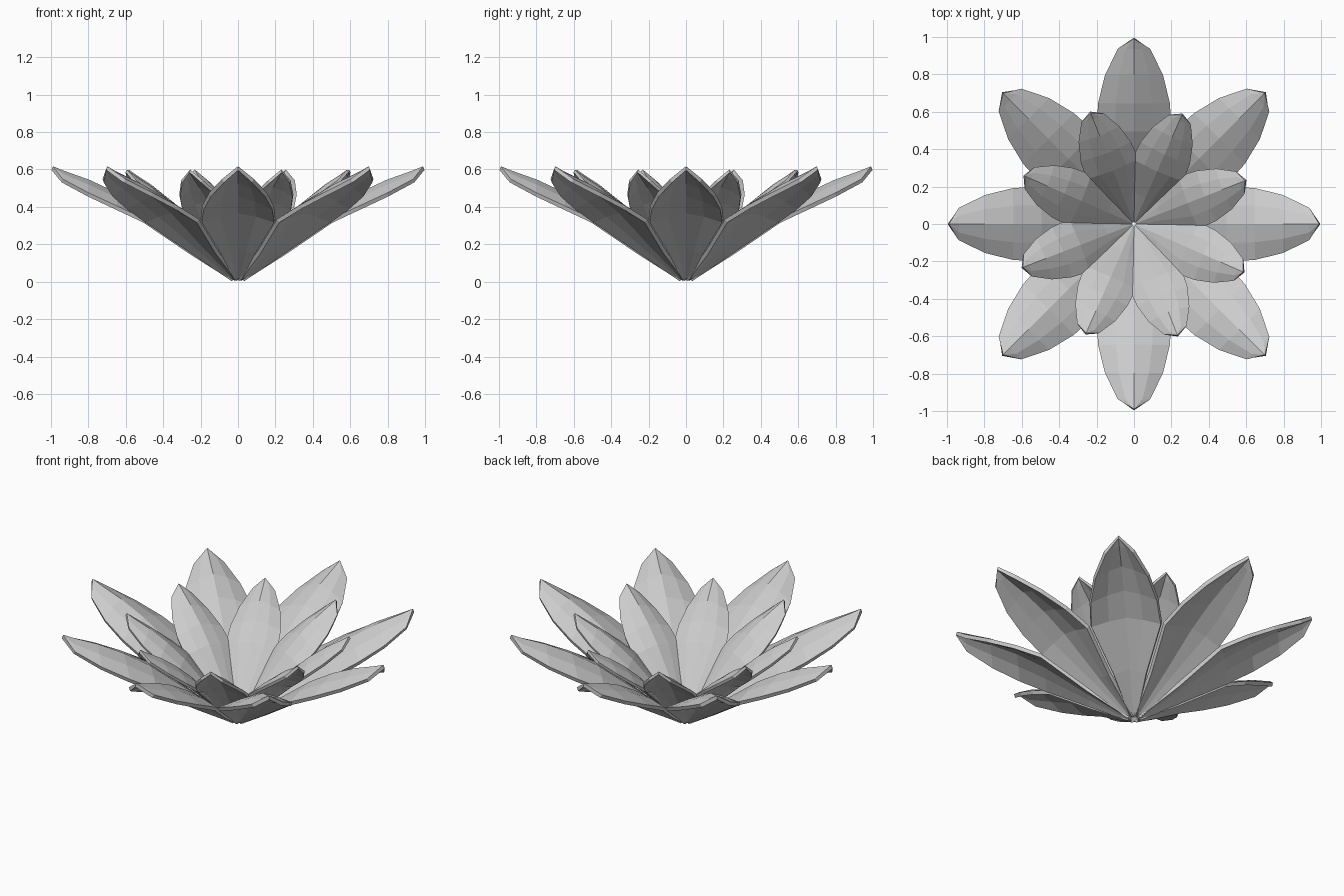
import bpy, bmesh, math
from mathutils import Matrix

if "Cube" in bpy.data.objects:
    bpy.data.objects.remove(bpy.data.objects["Cube"])

# petal rows: distance out, half width, edge height, ridge height
ROWS = [
    (0.025, 0.022, 0.012, 0.02),
    (0.25, 0.093, 0.155, 0.185),
    (0.50, 0.197, 0.325, 0.375),
    (0.65, 0.188, 0.395, 0.465),
    (0.80, 0.150, 0.465, 0.535),
    (0.94, 0.080, 0.54, 0.585),
]
TIP = (0.993, 0.0, 0.607)


def petal(name, angle, scale, pitch):
    """One ridged petal, scaled, tilted upward and turned about z."""
    bm = bmesh.new()
    grid = []
    for r, w, ze, zm in ROWS:
        row = []
        for u in (-1, -0.5, 0, 0.5, 1):
            z = zm + (ze - zm) * abs(u) ** 1.4
            row.append(bm.verts.new((r, u * w, z)))
        grid.append(row)
    for a, b in zip(grid, grid[1:]):
        for i in range(4):
            bm.faces.new((a[i], b[i], b[i + 1], a[i + 1]))
    tip = bm.verts.new(TIP)
    for i in range(4):
        bm.faces.new((grid[-1][i], tip, grid[-1][i + 1]))
    bm.transform(Matrix.Rotation(angle, 4, 'Z')
                 @ Matrix.Rotation(-pitch, 4, 'Y')
                 @ Matrix.Scale(scale, 4))
    bmesh.ops.recalc_face_normals(bm, faces=bm.faces)
    me = bpy.data.meshes.new(name)
    bm.to_mesh(me)
    bm.free()
    ob = bpy.data.objects.new(name, me)
    bpy.context.collection.objects.link(ob)
    # petal thickness
    s = ob.modifiers.new("thickness", 'SOLIDIFY')
    s.thickness = 0.022 * scale
    s.offset = 0
    return ob


for k in range(8):
    a = k * math.pi / 4
    # wide outer ring
    petal(f"outer_petal_{k + 1}", a, 1.0, 0.0)
    # smaller, steeper inner ring between the outer petals
    petal(f"inner_petal_{k + 1}", a + math.radians(21.3), 0.75, math.radians(11.3))
